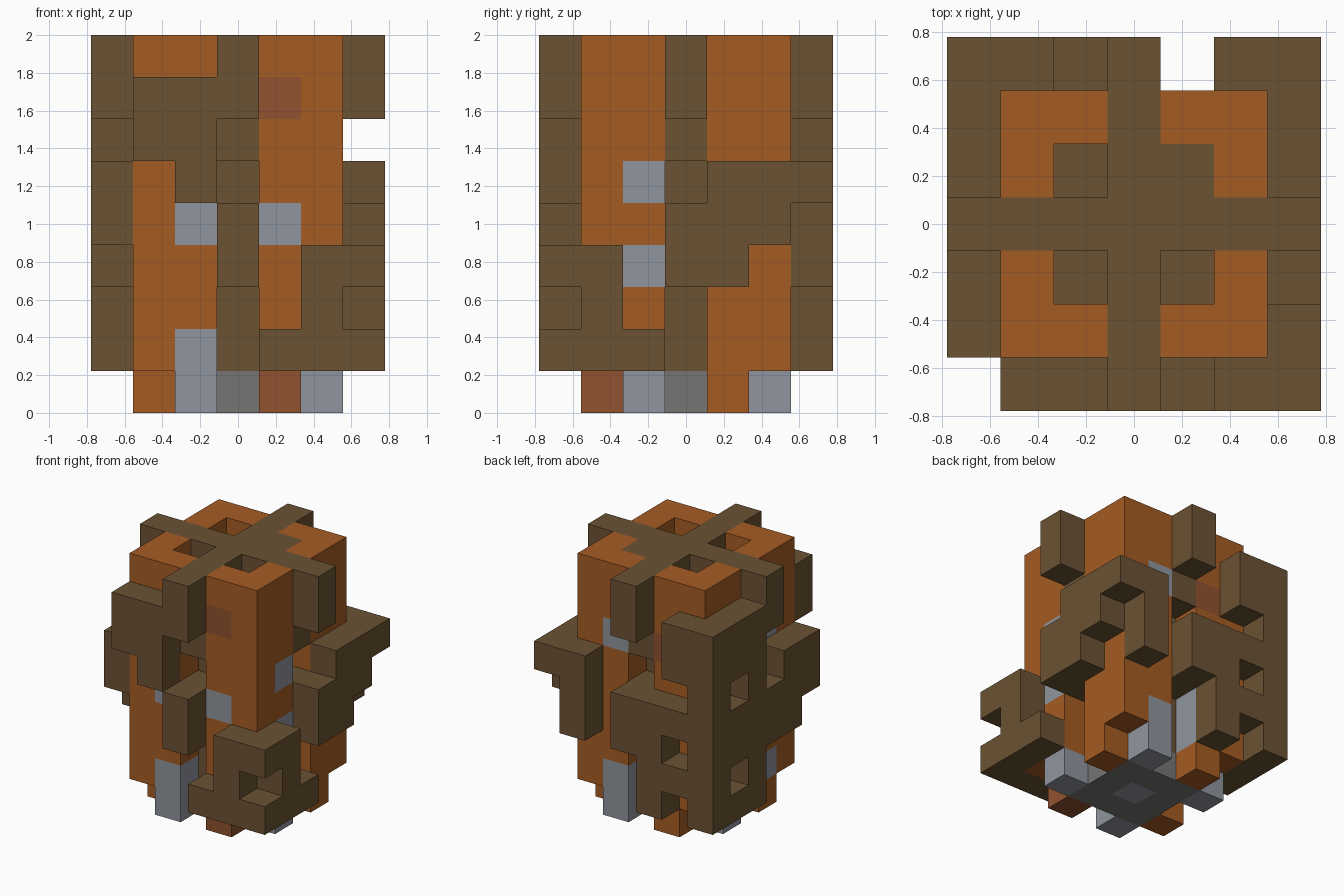
import bpy
import bmesh
from mathutils import Vector

UNIT = 2 / 9  # edge of one cube

cube = bpy.data.objects.get("Cube")
if cube:
    bpy.data.objects.remove(cube)


def make_material(name, colour):
    mat = bpy.data.materials.new(name)
    mat.use_nodes = True
    mat.diffuse_color = (*colour, 1)
    mat.node_tree.nodes["Principled BSDF"].inputs["Base Color"].default_value = (*colour, 1)
    return mat


materials = {
    "bark": make_material("bark_brown", (.147, .084, .033)),
    "orange": make_material("orange_clay", (.376, .107, .017)),
    "pale": make_material("pale_grey", (.279, .301, .342)),
    "rust": make_material("rust_red", (.283, .084, .028)),
    "stone": make_material("stone_grey", (.181, .178, .171)),
}
palette = list(materials)
cells = {}  # (x, y, layer) -> (part name, colour)
SIGNS = (-1, 1)
CORNERS = [(sx, sy) for sx in SIGNS for sy in SIGNS]


def put(part, colour, x, y, layers):
    for k in layers:
        cells[x, y, k] = (part, colour)


# Inner trunk on a stone floor, with shallow wells in its top
for x in (-1, 0, 1):
    for y in (-1, 0, 1):
        well = x * y != 0 and (x, y) != (1, 1)
        put("inner_trunk", "bark", x, y, range(1, 8 if well else 9))
        put("stone_floor", "stone", x, y, [0])
put("stone_floor", "pale", 0, 0, [0])

# Four L-shaped clay pillars, chamfered at the foot
for sx, sy in CORNERS:
    put("clay_pillars", "orange", 2 * sx, 2 * sy, range(1, 9))
    put("clay_pillars", "orange", 2 * sx, sy, range(9))
    put("clay_pillars", "orange", sx, 2 * sy, range(9))

# Odd bricks set in the pillars
pale_bricks = {
    (-1, -2): (0, 1, 4), (1, -2): (4,), (2, -1): (0, 3, 5), (1, 2): (0, 1, 6),
    (-1, 2): (1, 2), (-2, -1): (1, 6), (-2, 1): (0,),
}
rust_bricks = {(1, -2): (0, 7), (-1, 2): (6,)}
for colour, bricks in (("pale", pale_bricks), ("rust", rust_bricks)):
    for (x, y), layers in bricks.items():
        put("clay_pillars", colour, x, y, layers)

# Upper and lower beams on each side
for dx, dy in ((1, 0), (-1, 0), (0, 1), (0, -1)):
    put("beams", "bark", 2 * dx, 2 * dy, (3, 4, 6, 7, 8))
    put("beams", "bark", 3 * dx, 3 * dy, (3, 4, 7, 8))


# Root lattices wrap the corners: rows run from the side, round to the front or back
def lattice(part, sx, sy, top, rows):
    path = [(3, 1), (3, 2), (3, 3), (2, 3), (1, 3)]
    for drop, row in enumerate(rows):
        for (x, y), mark in zip(path, row):
            if mark == "#":
                put(part, "bark", x * sx, y * sy, [top - drop])


lattice("back_left_roots", 1, 1, 5, [
    "####.",
    "##.#.",
    "#..#.",
])
lattice("front_left_roots", 1, -1, 3, [
    ".###.",
    ".#.#.",
    "#####",
])
lattice("back_right_roots", -1, 1, 7, [
    "####.",
    "####.",
    "#.#..",
    "#####",
    "###.#",
    "#.###",
    "###.#",
])
lattice("front_right_roots", -1, -1, 7, [
    "...##",
    "...##",
    "##..#",
    "##...",
    "#....",
])


# Build each part, keeping only the exposed cube faces
def build(part):
    bm = bmesh.new()
    for cell, (owner, colour) in cells.items():
        if owner != part:
            continue
        centre = Vector(cell) + Vector((0, 0, .5))
        for axis in range(3):
            for sign in SIGNS:
                normal = Vector((0, 0, 0))
                normal[axis] = sign
                if tuple(int(c + n) for c, n in zip(cell, normal)) in cells:
                    continue
                u = Vector((0, 0, 0))
                u[(axis + 1) % 3] = .5
                v = normal.cross(u)
                middle = centre + normal / 2
                ring = (middle - u - v, middle + u - v, middle + u + v, middle - u + v)
                face = bm.faces.new([bm.verts.new(p * UNIT) for p in ring])
                face.material_index = palette.index(colour)
    bmesh.ops.remove_doubles(bm, verts=bm.verts[:], dist=UNIT / 100)
    mesh = bpy.data.meshes.new(part)
    bm.to_mesh(mesh)
    bm.free()
    for mat in materials.values():
        mesh.materials.append(mat)
    bpy.context.collection.objects.link(bpy.data.objects.new(part, mesh))


for part in sorted({owner for owner, colour in cells.values()}):
    build(part)
